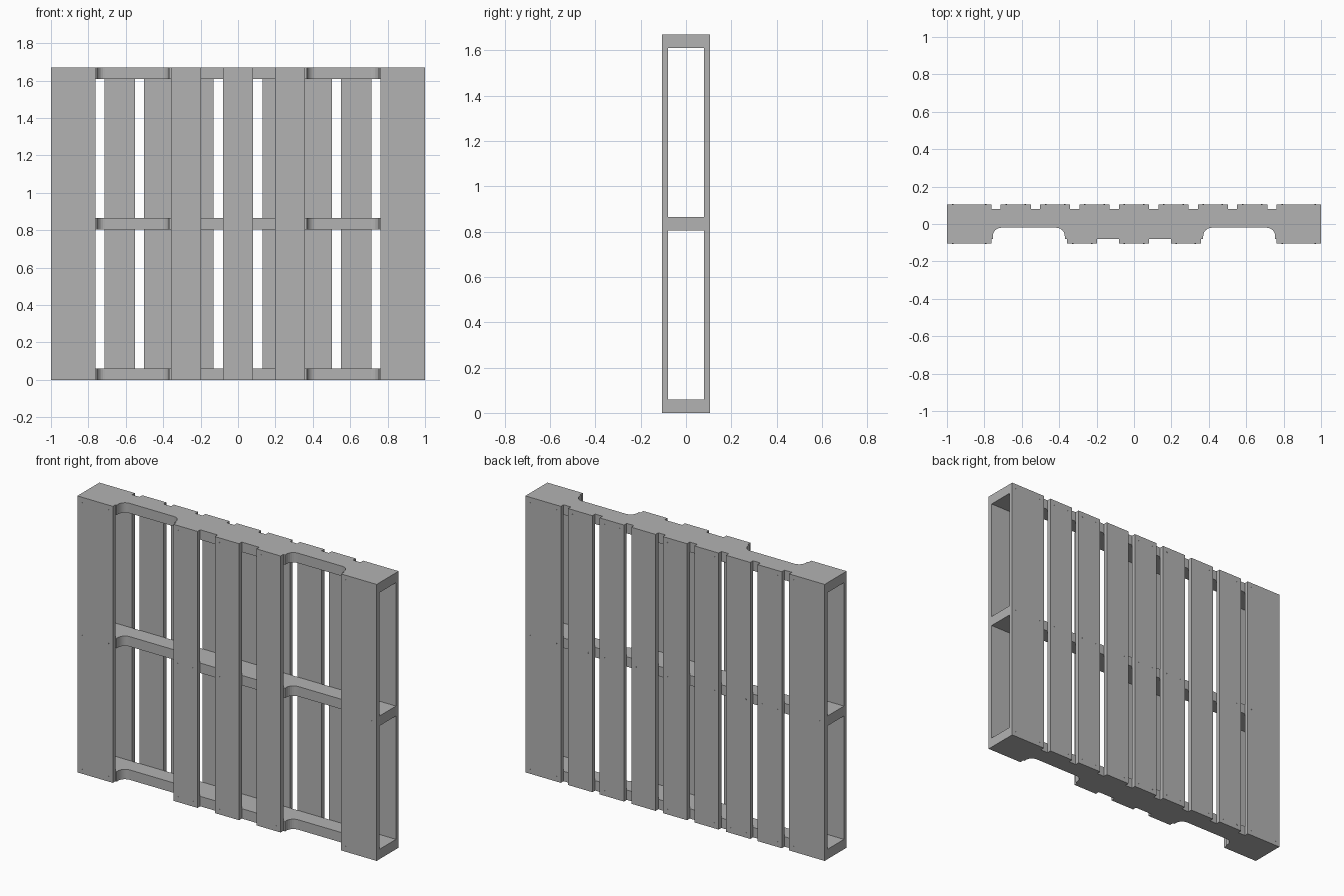
import bpy, bmesh, math

if "Cube" in bpy.data.objects:
    bpy.data.objects.remove(bpy.data.objects["Cube"])

HEIGHT = 1.67
OUTER, INNER = 0.105, 0.079        # half depth over the boards / over the stringers
RAIL = 0.06                        # stringer thickness
RAIL_Z = [0, (HEIGHT - RAIL) / 2, HEIGHT - RAIL]

grey = bpy.data.materials.new("plain_grey")
grey.use_nodes = True
colour = (0.45, 0.45, 0.45, 1)
grey.diffuse_color = colour
grey.node_tree.nodes["Principled BSDF"].inputs["Base Color"].default_value = colour


def finish(name, bm):
    bmesh.ops.recalc_face_normals(bm, faces=bm.faces)
    mesh = bpy.data.meshes.new(name)
    bm.to_mesh(mesh)
    bm.free()
    mesh.materials.append(grey)
    obj = bpy.data.objects.new(name, mesh)
    bpy.context.collection.objects.link(obj)
    return obj


def prism(name, outline, z0, z1):
    """Extrude an xy outline from z0 up to z1."""
    bm = bmesh.new()
    face = bm.faces.new([bm.verts.new((x, y, z0)) for x, y in outline])
    up = bmesh.ops.extrude_face_region(bm, geom=[face])["geom"]
    verts = [v for v in up if isinstance(v, bmesh.types.BMVert)]
    bmesh.ops.translate(bm, verts=verts, vec=(0, 0, z1 - z0))
    return finish(name, bm)


def board(name, x0, x1, y0, y1):
    return prism(name, [(x0, y0), (x1, y0), (x1, y1), (x0, y1)], 0, HEIGHT)


def notch(x0, x1, depth=-0.02, r=0.045, steps=6):
    """Round-cornered fork opening in the front edge of a stringer."""
    angles = [math.pi / 2 * i / steps for i in range(steps + 1)]
    left = [(x0 + r - r * math.cos(a), depth - r + r * math.sin(a)) for a in angles]
    right = [(x1 - (x - x0), y) for x, y in reversed(left)]
    return [(x0, -INNER)] + left + right + [(x1, -INNER)]


# Three stringers with two fork openings each
outline = [(-1, -INNER)] + notch(-0.755, -0.37) + notch(0.37, 0.755)
outline += [(1, -INNER), (1, INNER), (-1, INNER)]
for part, z in zip(("bottom", "middle", "top"), RAIL_Z):
    prism(part + "_stringer", outline, z, z + RAIL)

# Back deck of nine boards, front deck of five
back = [(-1, -0.763)] + [(c - 0.081, c + 0.081) for c in
                         (0.211 * i for i in range(-3, 4))] + [(0.763, 1)]
front = [(-1, -0.763), (-0.358, -0.197), (-0.081, 0.081), (0.197, 0.358), (0.763, 1)]
for side, deck, sign in (("back", back, 1), ("front", front, -1)):
    nails = bmesh.new()
    for i, (x0, x1) in enumerate(deck):
        board(f"{side}_board_{i + 1}", x0, x1, *sorted((sign * INNER, sign * OUTER)))
        # Nail heads, two at each stringer
        for x in (x0 + 0.03, x1 - 0.03):
            for z in RAIL_Z:
                new = bmesh.ops.create_cone(nails, cap_ends=True, segments=8, radius1=0.004,
                                            radius2=0.004, depth=0.002)["verts"]
                for v in new:
                    v.co = (v.co.x + x, v.co.z + sign * OUTER, v.co.y + z + RAIL / 2)
    finish(side + "_nail_heads", nails)
